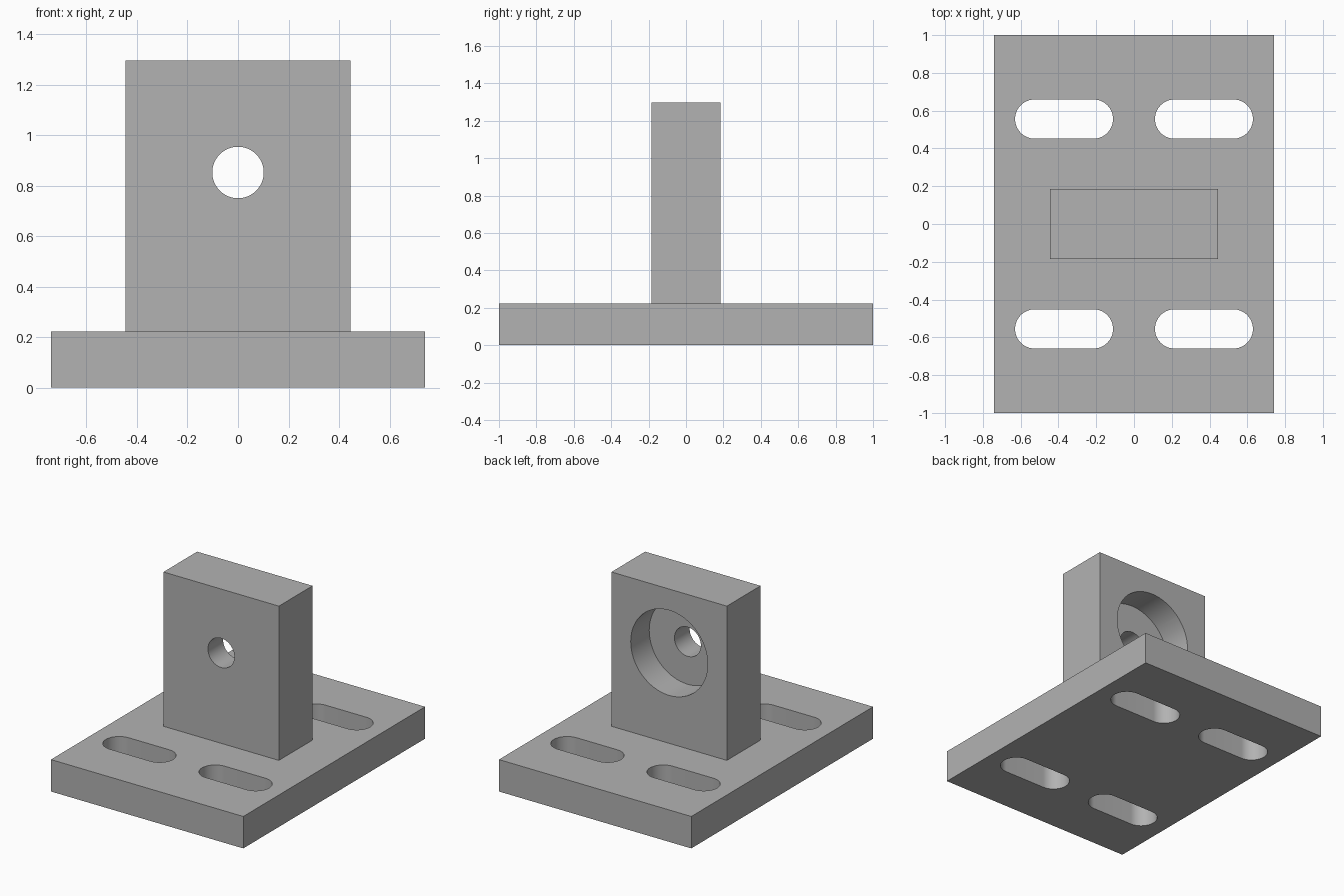
import bpy
import bmesh
from math import cos, sin, pi, radians
from mathutils import Matrix, Vector

if "Cube" in bpy.data.objects:
    bpy.data.objects.remove(bpy.data.objects["Cube"], do_unlink=True)

U = 1 / 27  # one drawing unit

# Single grey finish
grey = bpy.data.materials.new("machined_grey")
grey.use_nodes = True
colour = (0.448, 0.448, 0.448, 1)
grey.diffuse_color = colour
bsdf = next(n for n in grey.node_tree.nodes if n.type == "BSDF_PRINCIPLED")
bsdf.inputs["Base Color"].default_value = colour


def new_object(name, bm):
    bmesh.ops.recalc_face_normals(bm, faces=bm.faces)
    mesh = bpy.data.meshes.new(name)
    bm.to_mesh(mesh)
    bm.free()
    mesh.materials.append(grey)
    ob = bpy.data.objects.new(name, mesh)
    bpy.context.collection.objects.link(ob)
    return ob


def block(name, size, z_bottom):
    bm = bmesh.new()
    bmesh.ops.create_cube(bm, size=1)
    bmesh.ops.scale(bm, vec=size, verts=bm.verts)
    bmesh.ops.translate(bm, vec=(0, 0, z_bottom + size[2] / 2), verts=bm.verts)
    return new_object(name, bm)


def slot_cutter(name, centre, half_straight, radius, depth, matrix=Matrix()):
    """Prism with rounded ends along x; a plain cylinder if half_straight is 0."""
    steps = 32
    bm = bmesh.new()
    points = []
    for side, start in ((1, -pi / 2), (-1, pi / 2)):
        for i in range(steps + 1):
            a = start + pi * i / steps
            points.append((side * half_straight + radius * cos(a),
                           radius * sin(a), -depth / 2))
    face = bm.faces.new([bm.verts.new(p) for p in points])
    extruded = bmesh.ops.extrude_face_region(bm, geom=[face])["geom"]
    bmesh.ops.translate(bm, vec=(0, 0, depth), verts=[
        v for v in extruded if isinstance(v, bmesh.types.BMVert)])
    bmesh.ops.remove_doubles(bm, verts=bm.verts, dist=1e-5)
    bmesh.ops.transform(bm, matrix=Matrix.Translation(Vector(centre)) @ matrix,
                        verts=bm.verts)
    return new_object(name, bm)


def boolean(target, other, operation):
    bpy.context.view_layer.objects.active = target
    mod = target.modifiers.new(operation.lower(), "BOOLEAN")
    mod.operation = operation
    mod.solver = "EXACT"
    mod.object = other
    bpy.ops.object.modifier_apply(modifier=mod.name)
    bpy.data.objects.remove(other, do_unlink=True)


# Base plate with four long mounting slots
base = block("base_plate", (40 * U, 54 * U, 6 * U), 0)
for sx in (-1, 1):
    for sy in (-1, 1):
        cutter = slot_cutter("slot_cutter", (sx * 10 * U, sy * 15 * U, 3 * U),
                             4.2 * U, 2.8 * U, 10 * U)
        boolean(base, cutter, "DIFFERENCE")

# Upright block with a through hole, counterbored from the back
upright = block("upright_block", (24 * U, 10 * U, 29 * U), 6 * U)
along_y = Matrix.Rotation(radians(90), 4, "X")
through = slot_cutter("hole_cutter", (0, 0, 23 * U), 0, 2.75 * U, 14 * U, along_y)
boolean(upright, through, "DIFFERENCE")
bore_floor, bore_depth = -0.5 * U, 8 * U
bore = slot_cutter("counterbore_cutter", (0, bore_floor + bore_depth / 2, 23 * U),
                   0, 8 * U, bore_depth, along_y)
boolean(upright, bore, "DIFFERENCE")

# Smooth bores and slot ends, crisp edges elsewhere
for ob in (base, upright):
    bpy.ops.object.select_all(action="DESELECT")
    ob.select_set(True)
    bpy.context.view_layer.objects.active = ob
    bpy.ops.object.shade_smooth_by_angle(angle=radians(30))
